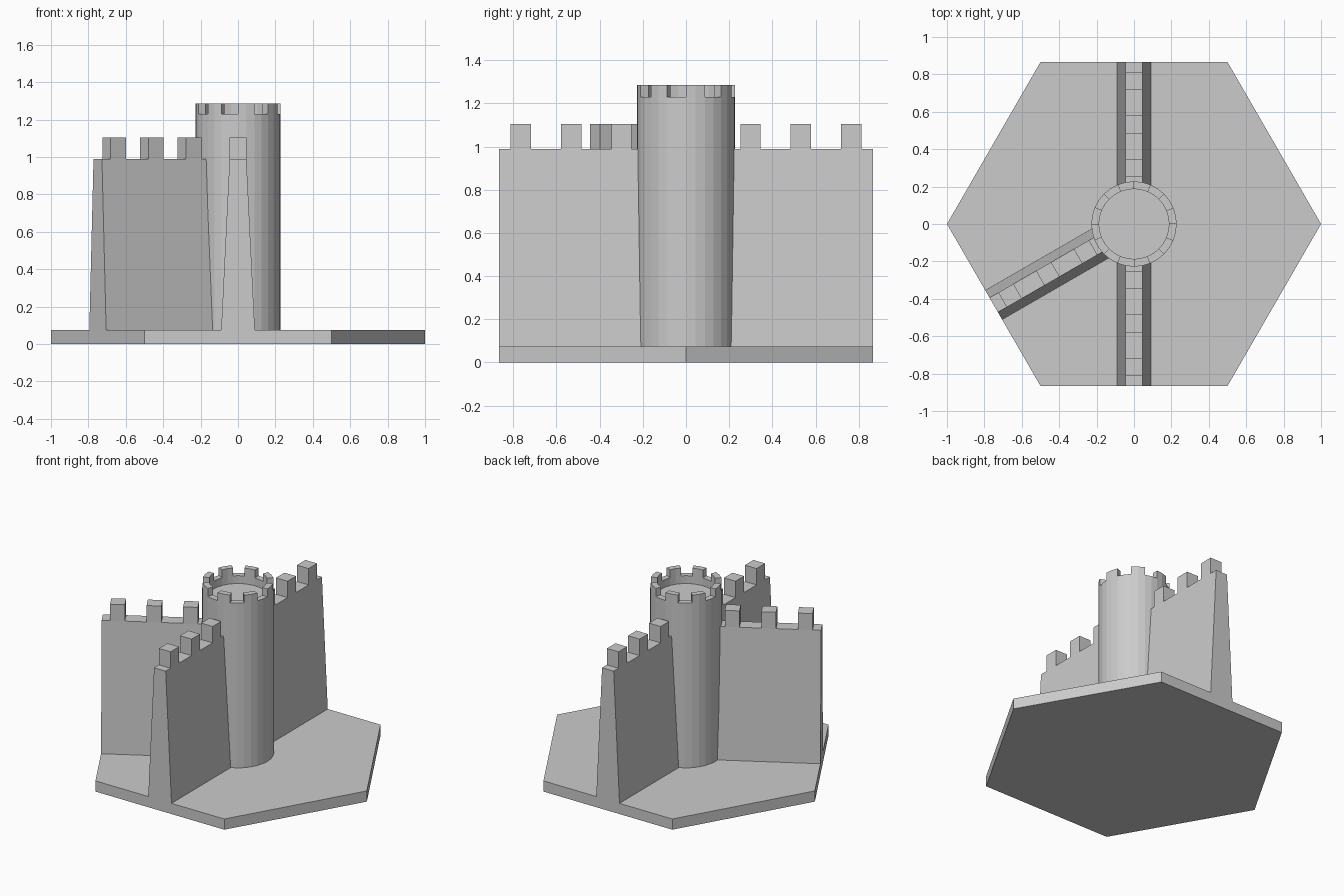
import bpy, bmesh
from math import sin, cos, radians, tau
from mathutils import Matrix

if "Cube" in bpy.data.objects:
    bpy.data.objects.remove(bpy.data.objects["Cube"])

BASE_TOP = 0.075
APOTHEM = 0.866
R_OUT, R_IN, SIDES = 0.228, 0.187, 32


def finish(name, bm):
    bmesh.ops.recalc_face_normals(bm, faces=bm.faces)
    mesh = bpy.data.meshes.new(name)
    bm.to_mesh(mesh)
    bm.free()
    obj = bpy.data.objects.new(name, mesh)
    bpy.context.collection.objects.link(obj)
    return obj


def loft(bm, rings):
    """Closed solid skinned through rings of equal point count."""
    rows = [[bm.verts.new(p) for p in ring] for ring in rings]
    n = len(rows[0])
    for a, b in zip(rows, rows[1:]):
        for i in range(n):
            j = (i + 1) % n
            bm.faces.new((a[i], a[j], b[j], b[i]))
    bm.faces.new(rows[0][::-1])
    bm.faces.new(rows[-1])


def circle(r, z, n):
    return [(r * cos(tau * i / n), r * sin(tau * i / n), z) for i in range(n)]


# Hexagonal ground tile
bm = bmesh.new()
loft(bm, [circle(1, 0, 6), circle(1, BASE_TOP, 6)])
finish("hex_base", bm)

# Round tower with a sunken roof
bm = bmesh.new()
loft(bm, [circle(r, z, SIDES) for r, z in
          ((R_OUT, BASE_TOP), (R_OUT, 1.23), (R_IN, 1.23), (R_IN, 1.175))])
finish("tower", bm)

# Eight curved merlons around the tower rim
bm = bmesh.new()
for k in range(8):
    angles = [radians(45 * k + 11.25 * s) for s in range(3)]
    plan = [(R_OUT, a) for a in angles] + [(R_IN, a) for a in reversed(angles)]
    loft(bm, [[(r * cos(a), r * sin(a), z) for r, a in plan] for z in (1.23, 1.285)])
finish("tower_merlons", bm)


def rect(x0, x1, half, z):
    return [(x0, -half, z), (x1, -half, z), (x1, half, z), (x0, half, z)]


# Three battered walls running from the tower to the tile edges
for name, angle in (("back_wall", 90), ("front_wall", 270), ("side_wall", 210)):
    bm = bmesh.new()
    loft(bm, [rect(0.19, APOTHEM, 0.09, BASE_TOP), rect(0.19, APOTHEM, 0.045, 0.99)])
    for r in (0.299, 0.532, 0.765):
        loft(bm, [rect(r - 0.047, r + 0.047, 0.045, z) for z in (0.99, 1.105)])
    bm.transform(Matrix.Rotation(radians(angle), 4, 'Z'))
    finish(name, bm)
